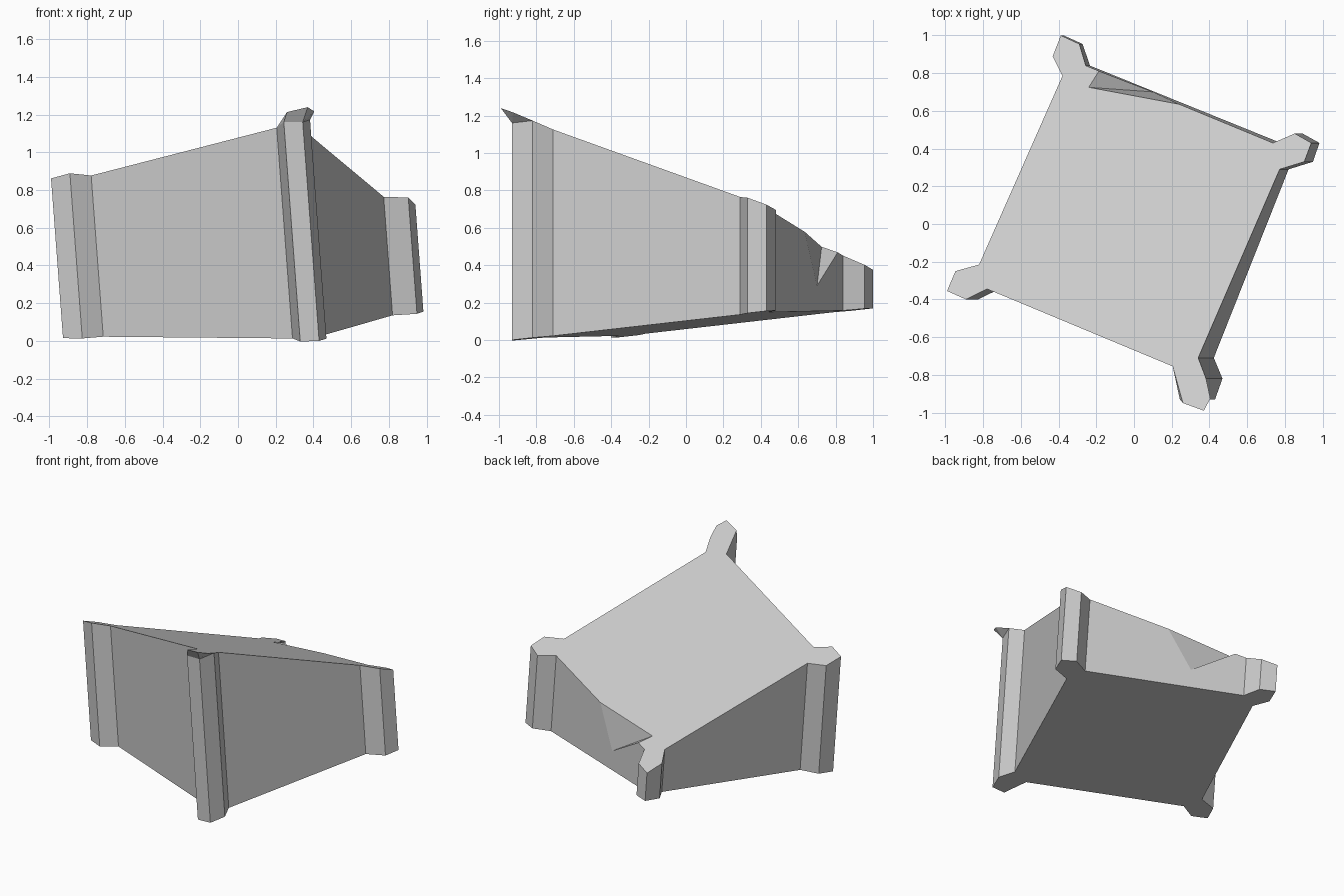
import bpy
import bmesh
from mathutils import Vector

cube = bpy.data.objects.get("Cube")
if cube:
    bpy.data.objects.remove(cube, do_unlink=True)

LEAN = -0.075  # sideways drift of the walls per unit of height


def top_z(x, y):
    return 0.81 + 0.091 * x - 0.40 * y


def base_z(x, y):
    return 0.08 + 0.032 * x + 0.101 * y


def on_plane(x0, y, plane):
    """Slide a footprint point along the leaning wall until it meets a plane."""
    z = 0.0
    for _ in range(6):
        z = plane(x0 + LEAN * z, y)
    return Vector((x0 + LEAN * z, y, z))


def at_height(x0, y, z):
    return Vector((x0 + LEAN * z, y, z))


# Footprint, counter-clockwise: a flared post at each corner
front_post = [(0.29, -0.755), (0.33, -0.93), (0.43, -0.93), (0.47, -0.82), (0.425, -0.71)]
right_post = [(0.83, 0.29), (0.96, 0.33), (0.995, 0.43), (0.905, 0.48), (0.79, 0.43)]
back_post = [(-0.222, 0.84), (-0.26, 0.955), (-0.36, 1.0), (-0.40, 0.89), (-0.345, 0.785)]
left_post = [(-0.76, -0.215), (-0.885, -0.25), (-0.927, -0.355), (-0.825, -0.40), (-0.713, -0.345)]
outline = front_post + right_post + back_post + left_post
count = len(outline)

bm = bmesh.new()
bottom = [bm.verts.new(on_plane(x, y, base_z)) for x, y in outline]
upper = [bm.verts.new(at_height(x, y, 1.16) if i in (1, 2) else on_plane(x, y, top_z))
         for i, (x, y) in enumerate(outline)]

# Overhanging lip on the front post
lip = [bm.verts.new((x, y, top_z(x, y))) for x, y in ((0.26, -0.95), (0.37, -0.99), (0.405, -0.925))]
bm.faces.new((upper[0], upper[1], lip[0]))
bm.faces.new((upper[1], upper[2], lip[1], lip[0]))
bm.faces.new((upper[2], lip[2], lip[1]))
bm.faces.new((upper[2], upper[3], lip[2]))

# Chipped notch in the back wall
start, end = Vector(outline[9]), Vector(outline[10])


def along_wall(t):
    return start.lerp(end, t)


chip_right = bm.verts.new(on_plane(*along_wall(0.50), top_z))
chip_left = bm.verts.new(on_plane(*along_wall(0.93), top_z))
chip_low = bm.verts.new(at_height(*along_wall(0.66), 0.29))
chip_inner = bm.verts.new((-0.24, 0.725, top_z(-0.24, 0.725)))
bm.faces.new((chip_inner, chip_left, chip_low))
bm.faces.new((chip_inner, chip_low, chip_right))

# Walls
for i in range(count):
    j = (i + 1) % count
    if i == 9:
        bm.faces.new((bottom[i], bottom[j], upper[j], chip_left, chip_low, chip_right, upper[i]))
    else:
        bm.faces.new((bottom[i], bottom[j], upper[j], upper[i]))

# Top and underside
bm.faces.new([upper[0]] + lip + upper[3:10] + [chip_right, chip_inner, chip_left] + upper[10:])
bm.faces.new(bottom[::-1])
bmesh.ops.recalc_face_normals(bm, faces=bm.faces)

mesh = bpy.data.meshes.new("sloped_block")
bm.to_mesh(mesh)
bm.free()
block = bpy.data.objects.new("sloped_block", mesh)
bpy.context.collection.objects.link(block)

# Plain stone colour
stone = bpy.data.materials.new("light_grey")
stone.use_nodes = True
colour = (0.6, 0.6, 0.6, 1.0)
stone.diffuse_color = colour
stone.node_tree.nodes["Principled BSDF"].inputs["Base Color"].default_value = colour
mesh.materials.append(stone)
